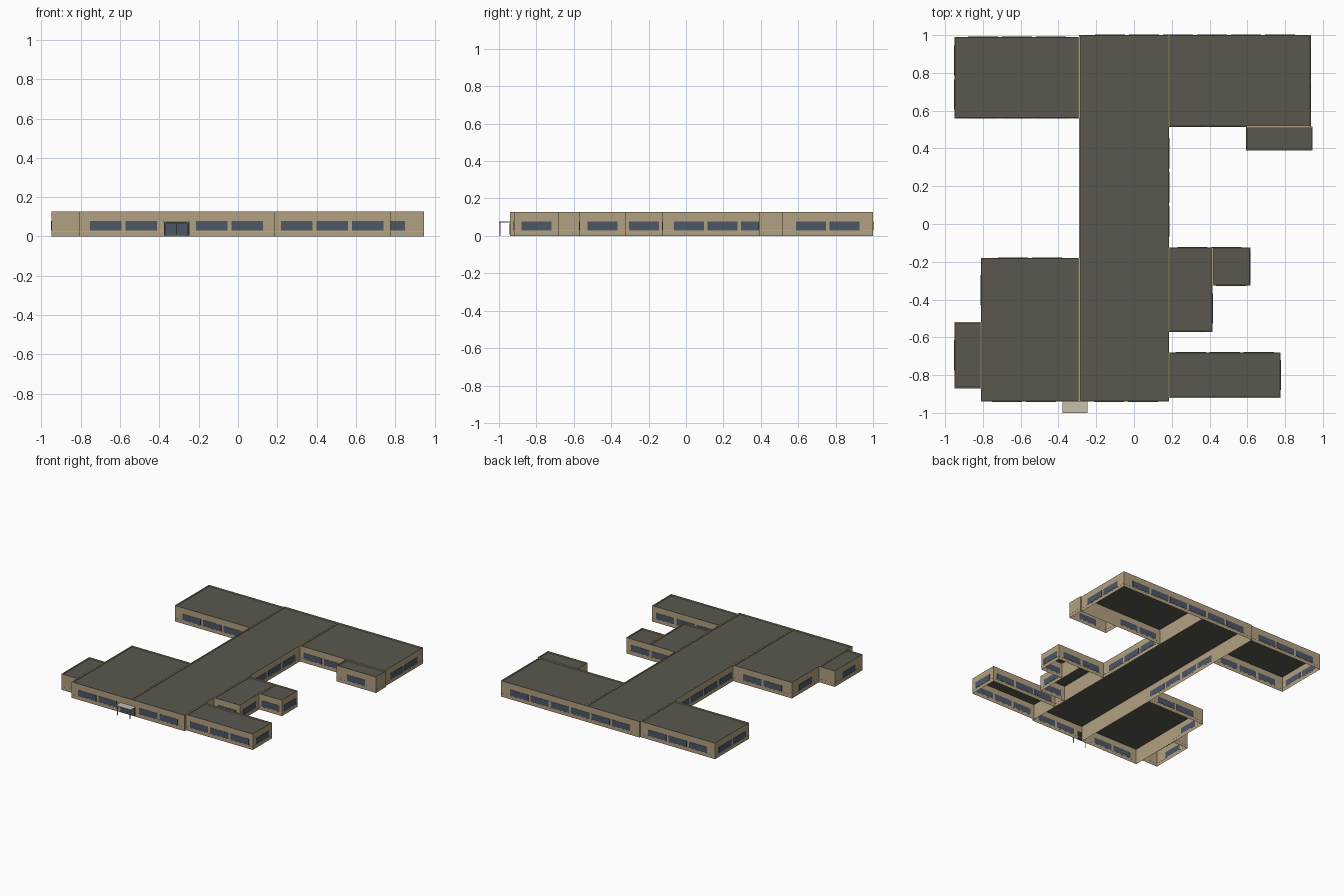
import bpy
import bmesh
from mathutils import Vector

if "Cube" in bpy.data.objects:
    bpy.data.objects.remove(bpy.data.objects["Cube"], do_unlink=True)

HEIGHT, RIM, ROOF_DROP = 0.127, 0.008, 0.008
SILL, HEAD = 0.03, 0.078
PANE, PITCH = 0.16, 0.18


def material(name, colour):
    mat = bpy.data.materials.new(name)
    mat.use_nodes = True
    mat.diffuse_color = (*colour, 1)
    mat.node_tree.nodes["Principled BSDF"].inputs["Base Color"].default_value = (*colour, 1)
    return mat


wall_tan = material("wall tan", (0.45, 0.355, 0.22))
roof_grey = material("roof grey", (0.10, 0.097, 0.077))
glass = material("slate glass", (0.075, 0.095, 0.135))
sill_tan = material("sill tan", (0.54, 0.45, 0.31))
canopy_beige = material("canopy beige", (0.56, 0.52, 0.41))
frame_dark = material("dark frame", (0.03, 0.028, 0.025))


def finish(name, bm, *mats):
    mesh = bpy.data.meshes.new(name)
    bm.to_mesh(mesh)
    bm.free()
    for mat in mats:
        mesh.materials.append(mat)
    obj = bpy.data.objects.new(name, mesh)
    bpy.context.collection.objects.link(obj)
    return obj


def add_box(bm, low, high):
    low, high = Vector(low), Vector(high)
    verts = bmesh.ops.create_cube(bm, size=1)["verts"]
    for v in verts:
        v.co = (low + high) / 2 + v.co * (high - low)


def box(name, low, high, mat):
    bm = bmesh.new()
    add_box(bm, low, high)
    return finish(name, bm, mat)


def block(name, x0, x1, y0, y1):
    """Open-bottomed shell with a parapet rim and a sunken flat roof."""
    bm = bmesh.new()
    add_box(bm, (x0, y0, 0), (x1, y1, HEIGHT))
    bm.normal_update()
    bottom = next(f for f in bm.faces if f.normal.z < -0.5)
    roof = next(f for f in bm.faces if f.normal.z > 0.5)
    bmesh.ops.delete(bm, geom=[bottom], context="FACES_ONLY")
    bmesh.ops.inset_region(bm, faces=[roof], thickness=RIM)
    # Second inset forms the vertical inner face of the parapet
    bmesh.ops.inset_region(bm, faces=[roof], thickness=0.0005)
    for v in roof.verts:
        v.co.z -= ROOF_DROP
    roof.material_index = 1
    finish(name, bm, wall_tan, roof_grey)


# Building volumes
block("central_hall", -0.29, 0.185, -0.94, 1.0)
block("back_right_wing", -0.95, -0.29, 0.56, 0.99)
block("back_left_wing", 0.185, 0.935, 0.515, 1.0)
block("back_left_annex", 0.595, 0.945, 0.39, 0.515)
block("front_right_wing", -0.81, -0.29, -0.94, -0.18)
block("front_right_annex", -0.95, -0.81, -0.87, -0.52)
block("middle_left_wing", 0.185, 0.415, -0.57, -0.125)
block("middle_left_annex", 0.415, 0.615, -0.325, -0.125)
block("front_left_wing", 0.185, 0.775, -0.92, -0.68)

# Outer wall line, counter-clockwise from the front right corner
outline = [(-0.81, -0.94), (0.185, -0.94), (0.185, -0.92), (0.775, -0.92),
           (0.775, -0.68), (0.185, -0.68), (0.185, -0.57), (0.415, -0.57),
           (0.415, -0.325), (0.615, -0.325), (0.615, -0.125), (0.185, -0.125),
           (0.185, 0.515), (0.595, 0.515), (0.595, 0.39), (0.945, 0.39),
           (0.945, 0.515), (0.935, 0.515), (0.935, 1.0), (-0.29, 1.0),
           (-0.29, 0.99), (-0.95, 0.99), (-0.95, 0.56), (-0.29, 0.56),
           (-0.29, -0.18), (-0.81, -0.18), (-0.81, -0.52), (-0.95, -0.52),
           (-0.95, -0.87), (-0.81, -0.87)]


def wall_plate(bm, start, along, begin, end, z0, z1, thick):
    """Thin plate lying on the outside of a wall."""
    out = Vector((along.y, -along.x))
    a = start + along * begin - out * 0.0005
    b = start + along * end + out * thick
    add_box(bm, (min(a.x, b.x), min(a.y, b.y), z0), (max(a.x, b.x), max(a.y, b.y), z1))


# Windows evenly spaced on every wall, with a thin sill course below
windows, sills = bmesh.new(), bmesh.new()
for i, point in enumerate(outline):
    start = Vector(point)
    span = Vector(outline[(i + 1) % len(outline)]) - start
    length, along = span.length, span.normalized()
    wall_plate(sills, start, along, 0, length, SILL - 0.005, SILL - 0.002, 0.001)
    count = int((length - 0.015) / PITCH)
    first = (length - count * PITCH + PITCH - PANE) / 2
    for k in range(count):
        if i == 0 and k == 2:
            continue  # entrance takes this bay
        begin = first + k * PITCH
        wall_plate(windows, start, along, begin, begin + PANE, SILL, HEAD, 0.002)
finish("windows", windows, glass)
finish("sill_course", sills, sill_tan)

# Entrance doors and canopy
DOOR_X, FRONT = -0.3125, -0.94
box("door_frame", (DOOR_X - 0.065, FRONT - 0.002, 0.004), (DOOR_X + 0.065, FRONT, 0.075), frame_dark)
for side, name in ((-1, "right"), (1, "left")):
    inner, outer = DOOR_X + side * 0.002, DOOR_X + side * 0.055
    box(name + "_door", (min(inner, outer), FRONT - 0.004, 0.008),
        (max(inner, outer), FRONT, 0.066), glass)
    post = DOOR_X + side * 0.056
    box(name + "_canopy_post", (post - 0.002, -0.997, 0),
        (post + 0.002, -0.993, 0.072), canopy_beige)
box("canopy", (DOOR_X - 0.067, -1.0, 0.071), (DOOR_X + 0.067, FRONT, 0.078), canopy_beige)
